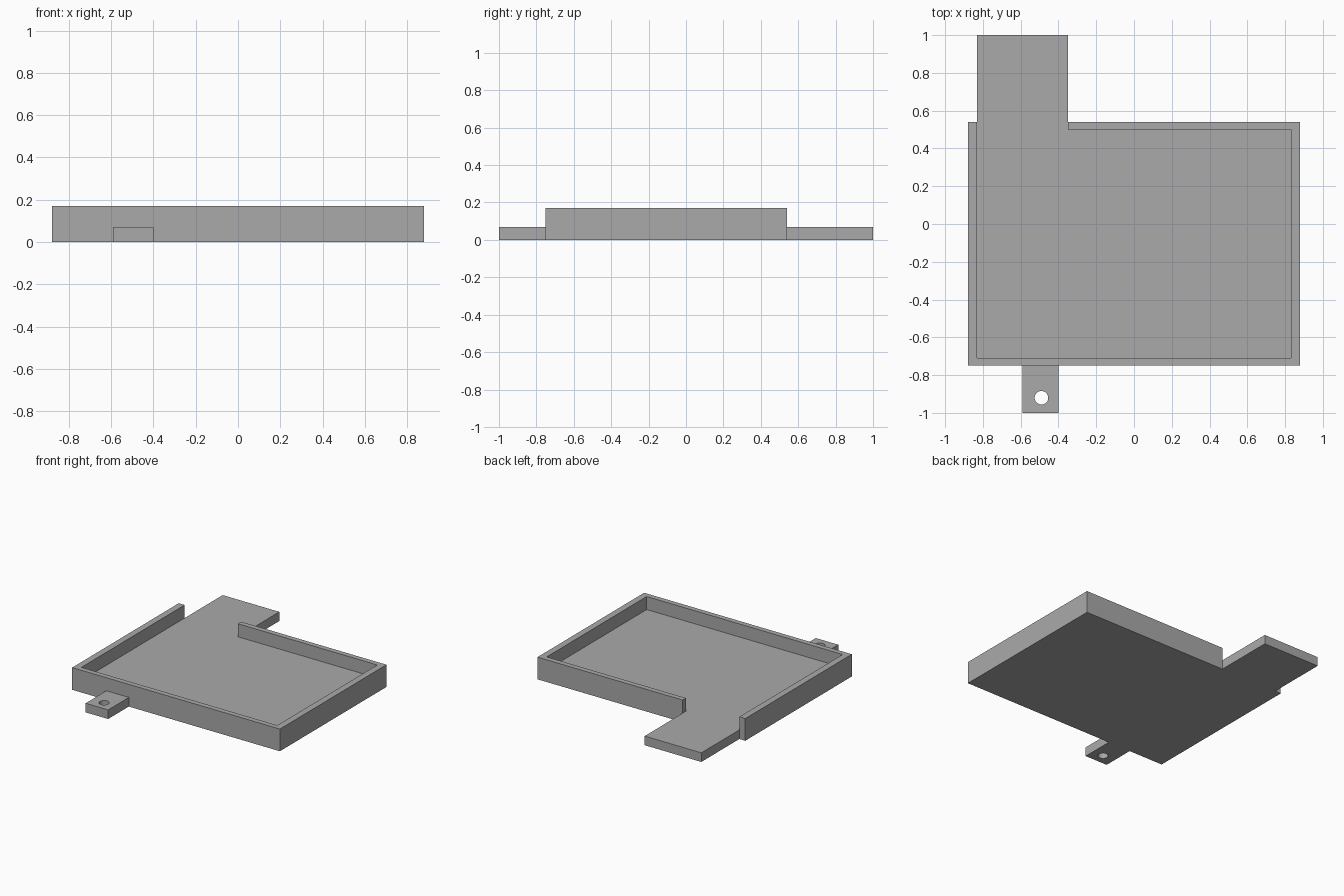
import bpy
import bmesh

if "Cube" in bpy.data.objects:
    bpy.data.objects.remove(bpy.data.objects["Cube"], do_unlink=True)

FLOOR, RIM = 0.07, 0.17
X, FRONT, BACK = 0.88, -0.75, 0.54          # outer tray limits
IN_X, IN_FRONT, IN_BACK = 0.83, -0.71, 0.50  # inner wall limits
GAP = -0.35                                  # right wall gap edge
TAB_A, TAB_B = -0.59, -0.40                  # mounting tab sides

grey = bpy.data.materials.new("plain grey")
grey.use_nodes = True
grey.diffuse_color = (0.4, 0.4, 0.4, 1)
grey.node_tree.nodes["Principled BSDF"].inputs["Base Color"].default_value = (0.4, 0.4, 0.4, 1)


def prism(name, outline, z0, z1):
    """Extrude a flat outline into a solid."""
    bm = bmesh.new()
    face = bm.faces.new([bm.verts.new((x, y, z0)) for x, y in outline])
    top = bmesh.ops.extrude_face_region(bm, geom=[face])["geom"]
    verts = [v for v in top if isinstance(v, bmesh.types.BMVert)]
    bmesh.ops.translate(bm, vec=(0, 0, z1 - z0), verts=verts)
    bmesh.ops.recalc_face_normals(bm, faces=bm.faces)
    mesh = bpy.data.meshes.new(name)
    bm.to_mesh(mesh)
    bm.free()
    obj = bpy.data.objects.new(name, mesh)
    bpy.context.collection.objects.link(obj)
    mesh.materials.append(grey)
    return obj


def combine(target, other, operation):
    """Apply a boolean and remove the helper."""
    mod = target.modifiers.new(operation, "BOOLEAN")
    mod.operation, mod.object, mod.solver = operation, other, "EXACT"
    bpy.context.view_layer.objects.active = target
    bpy.ops.object.modifier_apply(modifier=mod.name)
    bpy.data.objects.remove(other, do_unlink=True)


# Floor with mounting tab in front and tongue behind
tray = prism("tray", [
    (-X, FRONT), (TAB_A, FRONT), (TAB_A, -1), (TAB_B, -1), (TAB_B, FRONT),
    (X, FRONT), (X, BACK), (GAP, BACK), (GAP, 1), (-IN_X, 1),
    (-IN_X, BACK), (-X, BACK)], 0, FLOOR)

# Raised rim, open where the tongue leaves the tray
rim = prism("rim", [
    (-X, FRONT), (X, FRONT), (X, BACK), (GAP, BACK), (GAP, IN_BACK),
    (IN_X, IN_BACK), (IN_X, IN_FRONT), (-IN_X, IN_FRONT),
    (-IN_X, BACK), (-X, BACK)], 0, RIM)
combine(tray, rim, "UNION")

# Screw hole through the tab
bpy.ops.mesh.primitive_cylinder_add(vertices=32, radius=0.036, depth=0.4, location=(-0.49, -0.92, 0))
hole = bpy.context.object
hole.name = "hole_cutter"
hole.hide_render = True
hole.data.materials.append(grey)
combine(tray, hole, "DIFFERENCE")

# Clean flat faces and smooth only the hole
bm = bmesh.new()
bm.from_mesh(tray.data)
bmesh.ops.remove_doubles(bm, verts=bm.verts, dist=0.0001)
bmesh.ops.dissolve_limit(bm, angle_limit=0.01, verts=bm.verts, edges=bm.edges)
bm.to_mesh(tray.data)
bm.free()
bpy.ops.object.select_all(action="DESELECT")
tray.select_set(True)
bpy.context.view_layer.objects.active = tray
bpy.ops.object.shade_smooth_by_angle(angle=0.5)
